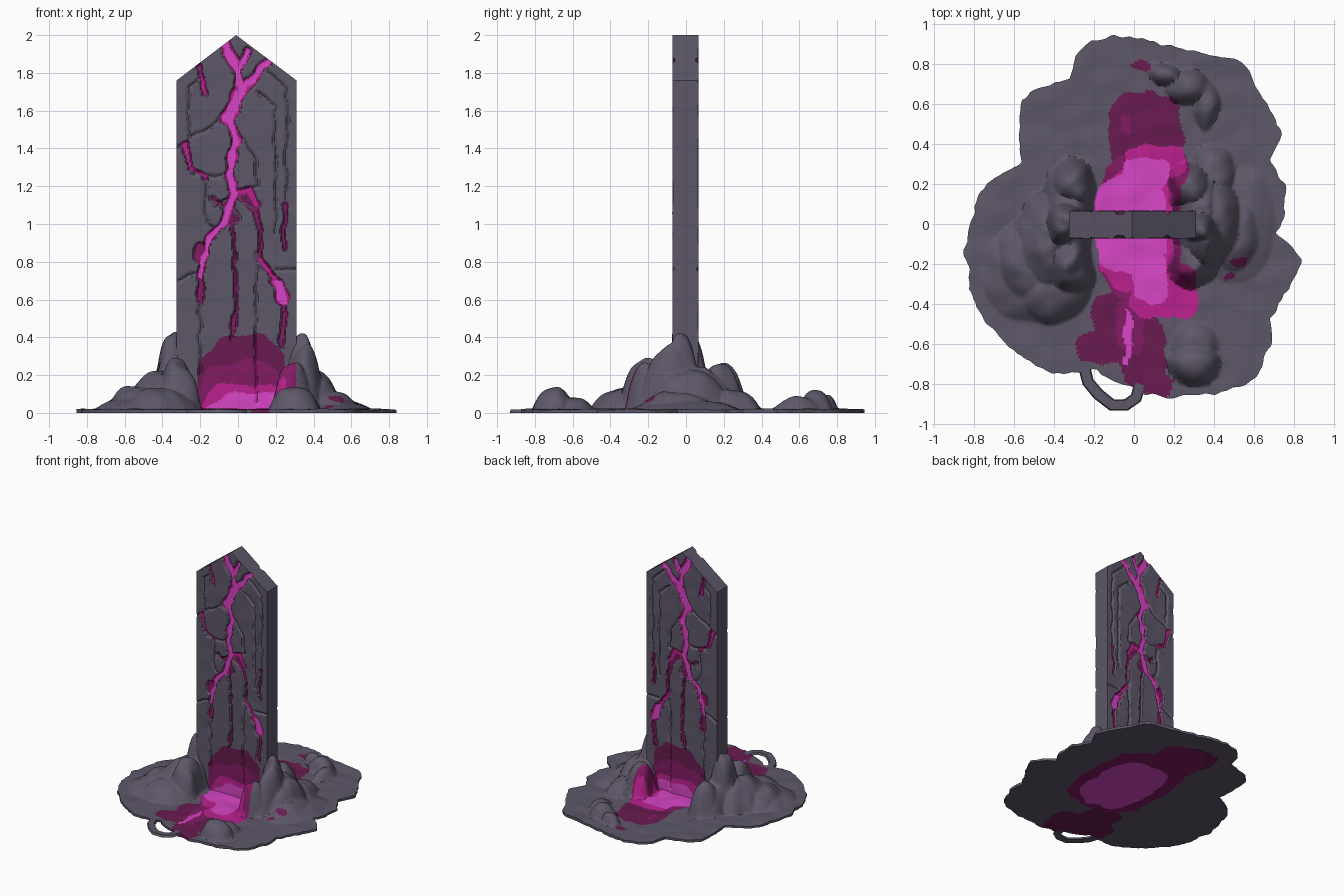
import bpy, bmesh, math
from mathutils import Vector, noise

if "Cube" in bpy.data.objects:
    bpy.data.objects.remove(bpy.data.objects["Cube"])


def make_material(name, color):
    mat = bpy.data.materials.new(name)
    mat.use_nodes = True
    mat.diffuse_color = (*color, 1)
    shader = mat.node_tree.nodes["Principled BSDF"]
    shader.inputs["Base Color"].default_value = (*color, 1)
    shader.inputs["Roughness"].default_value = 0.9
    return mat


STONE, PLUM, DEEP, MAGENTA, PINK = range(5)
MATERIALS = [
    make_material("stone grey", (0.112, 0.096, 0.14)),
    make_material("dark plum", (0.14, 0.011, 0.08)),
    make_material("deep magenta", (0.22, 0.011, 0.125)),
    make_material("magenta", (0.50, 0.015, 0.27)),
    make_material("glowing pink", (0.68, 0.06, 0.56)),
]


def ripple(x, y, z, scale):
    return noise.noise(Vector((x, y, z)) * scale)


def finish(bm, name, angle):
    bmesh.ops.remove_doubles(bm, verts=bm.verts[:], dist=0.00001)
    bmesh.ops.recalc_face_normals(bm, faces=bm.faces[:])
    mesh = bpy.data.meshes.new(name)
    bm.to_mesh(mesh)
    bm.free()
    for mat in MATERIALS:
        mesh.materials.append(mat)
    obj = bpy.data.objects.new(name, mesh)
    bpy.context.collection.objects.link(obj)
    bpy.ops.object.select_all(action="DESELECT")
    obj.select_set(True)
    bpy.context.view_layer.objects.active = obj
    bpy.ops.object.shade_smooth_by_angle(angle=math.radians(angle))


def skin(bm, grid, color_of):
    """Quads over a grid of vertices, coloured by face centre."""
    for a, b in zip(grid, grid[1:]):
        for i in range(len(a) - 1):
            face = bm.faces.new([a[i], a[i + 1], b[i + 1], b[i]])
            face.material_index = color_of(face.calc_center_median())


# ---- Slab: glowing cracks as (half width, brightest colour, path in x and z)
CRACKS = [
    (0.024, PINK, [(-.07, 1.95), (0, 1.79), (.01, 1.7)]),
    (0.036, PINK, [(0, 1.68), (-.05, 1.57)]),
    (0.022, PINK, [(-.04, 1.55), (-.015, 1.45), (-.05, 1.26), (-.02, 1.16)]),
    (0.017, PINK, [(.05, 1.92), (0, 1.8)]),
    (0.021, PINK, [(.16, 1.86), (.05, 1.74), (-.04, 1.62)]),
    (0.020, PINK, [(-.02, 1.16), (-.08, 1), (-.15, .92)]),
    (0.015, PINK, [(-.15, .92), (-.18, .82), (-.2, .72)]),
    (0.026, DEEP, [(-.2, .87), (-.21, .82)]),
    (0.016, DEEP, [(-.2, .72), (-.2, .59)]),
    (0.030, PLUM, [(-.06, 1.09), (-.03, 1.02)]),
    (0.030, PLUM, [(.03, 1.14), (.08, 1.1)]),
    (0.015, PLUM, [(-.13, 1.13), (-.11, 1.1)]),
    (0.015, MAGENTA, [(-.02, 1.16), (.06, 1.18), (.09, 1.1)]),
    (0.012, DEEP, [(.09, 1.1), (.11, .95), (.12, .8)]),
    (0.015, MAGENTA, [(.12, .8), (.2, .71)]),
    (0.030, PINK, [(.21, .68), (.24, .6)]),
    (0.012, DEEP, [(.24, .58), (.23, .36)]),
    (0.013, MAGENTA, [(-.21, 1.83), (-.17, 1.69)]),
    (0.016, MAGENTA, [(-.28, 1.42), (-.25, 1.29), (-.18, 1.24)]),
    (0.008, DEEP, [(-.03, 1), (-.01, .6), (-.02, .5)]),
    (0.012, DEEP, [(-.02, .5), (-.03, .4)]),
    (0.011, DEEP, [(.25, 1.1), (.24, .87)]),
]
# Plain carved seams
SEAMS = [
    [(-.32, 1.4), (-.24, 1.47), (-.12, 1.53), (-.05, 1.6)],
    [(-.23, 1.25), (-.05, 1.26)],
    [(-.18, 1.24), (-.165, 1), (-.1, .97)],
    [(0, 1.47), (.1, 1.34), (.1, 1.2), (.06, 1.18)],
    [(.1, .85), (.1, .05)],
    [(.2, .76), (.31, .76)],
    [(-.32, .7), (-.2, .75)],
    [(-.2, .6), (-.2, .2)],
    [(-.26, 1.45), (-.26, 1.72), (-.2, 1.78)],
    [(.13, 1.83), (.26, 1.71), (.26, 1.1)],
    [(.1, 1.7), (.2, 1.62), (.2, .95)],
]


def segments(path):
    for (ax, az), (bx, bz) in zip(path, path[1:]):
        dx, dz = bx - ax, bz - az
        yield ax, az, dx, dz, dx * dx + dz * dz


CRACK_SEGS = [(w, m, s) for w, m, path in CRACKS for s in segments(path)]
SEAM_SEGS = [s for path in SEAMS for s in segments(path)]


def distance(x, z, seg):
    ax, az, dx, dz, length2 = seg
    t = max(0, min(1, ((x - ax) * dx + (z - az) * dz) / length2))
    return math.hypot(x - ax - t * dx, z - az - t * dz)


def carve(x, z):
    """Depth and colour of the slab surface at a point."""
    wx = x + 0.014 * ripple(x, 1, z, 14)
    wz = z + 0.014 * ripple(x, 4, z, 14)
    depth = 0.003 * ripple(x, 7, z, 9) + 0.002
    color = STONE
    seam = min(distance(wx, wz, s) for s in SEAM_SEGS)
    depth += 0.012 * max(0, 1 - seam / 0.014)
    patch = 1 + 0.6 * ripple(x, 9, z, 12)
    dim = 0.35 * ripple(x, 12, z, 20)
    for width, brightest, seg in CRACK_SEGS:
        near = distance(wx, wz, seg) / (width * patch)
        if near < 1.4:
            depth = max(depth, 0.016 * min(1, (1.4 - near) * 2))
            if near < 1.2:
                tone = near + dim
                level = brightest if tone < 0.72 else brightest - 1 if tone < 1 else PLUM
                color = max(color, level)
    # Glow climbing from the foot
    glow = z + 0.05 * ripple(x, 2, z, 8) + 0.06 * (abs(x - 0.03) / 0.19) ** 4
    for top, level in ((0.1, PINK), (0.16, MAGENTA), (0.27, DEEP), (0.39, PLUM)):
        if glow < top and abs(x - 0.01) < 0.23:
            color = max(color, level)
            break
    return depth, color


LEFT, RIGHT, APEX, SHOULDER = -0.325, 0.31, -0.01, 1.76
COLS, ROWS = 98, 300


def slab_top(x):
    edge = LEFT if x < APEX else RIGHT
    return 2 - (2 - SHOULDER) * (x - APEX) / (edge - APEX)


def slab():
    bm = bmesh.new()
    front, back, colors = [], [], {}
    for j in range(ROWS + 1):
        rows = [], []
        for i in range(COLS + 1):
            x = LEFT + (RIGHT - LEFT) * i / COLS
            if abs(x - APEX) < 0.0033:
                x = APEX
            z = 0.01 + (slab_top(x) - 0.01) * j / ROWS
            depth, colors[i, j] = carve(x, z)
            for row, side in zip(rows, (-1, 1)):
                row.append(bm.verts.new((x, side * (0.07 - depth) - 0.003, z)))
        front.append(rows[0])
        back.append(rows[1])
    for grid in (front, back):
        for j in range(ROWS):
            for i in range(COLS):
                face = bm.faces.new((grid[j][i], grid[j][i + 1],
                                     grid[j + 1][i + 1], grid[j + 1][i]))
                face.material_index = colors[i, j]
    # Narrow sides, roof and foot
    rims = [g[0] + [r[-1] for r in g[1:]] + g[-1][-2::-1] + [r[0] for r in g[-2::-1]]
            for g in (front, back)]
    skin(bm, rims, lambda c: STONE)
    finish(bm, "standing_slab", 35)


slab()

# ---- Ground: ragged outline, rock bumps and glowing spill
OUTLINE = [
    (.84, -.18), (.72, -.05), (.76, .2), (.67, .32), (.74, .44), (.64, .62), (.53, .81),
    (.36, .84), (.13, .9), (-.17, .94), (-.29, .86), (-.32, .73), (-.56, .61), (-.56, .3),
    (-.74, .2), (-.84, -.12), (-.79, -.41), (-.62, -.62), (-.37, -.75), (-.2, -.73),
    (0, -.82), (.13, -.86), (.33, -.86), (.6, -.78), (.69, -.6), (.68, -.48), (.75, -.35),
]
# Rock bumps: centre x, y, radius x, y, height
BUMPS = [
    (-.35, 0, .1, .13, .41), (-.32, -.2, .13, .17, .26), (-.3, .19, .12, .14, .24),
    (-.33, 0, .14, .33, .22), (-.42, -.1, .19, .27, .2), (-.52, -.2, .18, .22, .12),
    (-.42, -.33, .2, .17, .11), (-.5, -.25, .27, .25, .07), (.33, -.03, .1, .12, .4),
    (.35, -.08, .11, .18, .33), (.28, -.2, .12, .13, .25), (.28, .18, .12, .13, .24),
    (.33, 0, .14, .31, .23), (.41, .02, .14, .24, .2), (.5, -.04, .15, .22, .09),
    (.4, .25, .12, .15, .1), (.5, 0, .21, .3, .05), (.3, -.7, .13, .11, .12),
    (.3, -.6, .12, .12, .06), (.27, .69, .11, .09, .1), (.15, .75, .08, .06, .08),
    (.36, .59, .07, .13, .07),
]
# Glow patches: colour, centre x, y, radius x, y
PATCHES = [
    (PINK, -.02, 0, .18, .25), (PINK, .08, -.27, .09, .13), (PINK, .06, .24, .12, .09),
    (PINK, -.03, -.58, .02, .14),
    (MAGENTA, .01, -.03, .19, .3), (MAGENTA, .12, -.36, .14, .11), (MAGENTA, .24, -.4, .08, .07),
    (MAGENTA, .11, .31, .15, .09),
    (DEEP, .03, -.02, .21, .36), (DEEP, .24, -.3, .07, .1), (DEEP, .22, .27, .06, .08),
    (DEEP, -.02, -.52, .07, .14), (DEEP, -.04, .5, .03, .05),
    (PLUM, .06, .45, .18, .21), (PLUM, -.07, -.48, .14, .15), (PLUM, -.15, -.62, .14, .08),
    (PLUM, .05, -.66, .11, .2), (PLUM, .12, -.81, .07, .05), (PLUM, .52, -.19, .04, .02),
    (PLUM, .03, .79, .05, .02), (PLUM, .48, -.27, .03, .02),
]
# Wider glow on the underside
UNDER_PATCHES = [
    (PINK, .1, -.01, .24, .35), (DEEP, .1, .04, .33, .45), (DEEP, .02, .5, .2, .22),
    (PLUM, -.07, .62, .15, .15), (PLUM, -.07, -.48, .14, .15), (PLUM, -.1, -.64, .19, .13),
    (PLUM, .08, -.7, .12, .16),
]
POLAR = sorted((math.atan2(y, x), math.hypot(x, y)) for x, y in OUTLINE)
POLAR = [(POLAR[-1][0] - math.tau, POLAR[-1][1])] + POLAR + [(POLAR[0][0] + math.tau, POLAR[0][1])]


def rim_radius(angle):
    for (a, ra), (b, rb) in zip(POLAR, POLAR[1:]):
        if a <= angle <= b:
            r = ra + (rb - ra) * (angle - a) / (b - a)
            break
    c, s = math.cos(angle), math.sin(angle)
    return r + 0.02 * ripple(c, s, 3, 9) + 0.012 * ripple(c, s, 5, 22)


def ground_height(x, y):
    wx = x + 0.025 * ripple(x, y, 2, 7)
    wy = y + 0.025 * ripple(x, y, 5, 7)
    h = 0
    for cx, cy, rx, ry, top in BUMPS:
        d2 = ((wx - cx) / rx) ** 2 + ((wy - cy) / ry) ** 2
        h = max(h, top * (1 - d2 ** 1.3))
    if abs(y) < 0.5:    # clear channel through the middle
        wall = max(0, min(1, (abs(wx + 0.01) - 0.17) / 0.06))
        h *= wall * wall * (3 - 2 * wall)
    h *= 1 + 0.12 * ripple(x, y, 8, 12)
    return 0.019 + h + 0.007 * ripple(x, y, 1, 9)


def glow_color(patches):
    def color_at(c):
        wx = c.x + 0.025 * ripple(c.x, c.y, 0, 11)
        wy = c.y + 0.03 * ripple(c.x, c.y, 6, 11)
        for color, cx, cy, rx, ry in patches:
            if abs((wx - cx) / rx) ** 3 + abs((wy - cy) / ry) ** 3 < 1:
                return color
        return STONE
    return color_at


def ground():
    bm = bmesh.new()
    spokes, rings = 300, 105
    top, bottom = [], []
    for j in range(rings + 1):
        upper, lower = [], []
        for i in range(spokes + 1):
            angle = -math.pi + math.tau * (i % spokes) / spokes
            r = rim_radius(angle) * j / rings
            x, y = r * math.cos(angle), r * math.sin(angle)
            upper.append(bm.verts.new((x, y, ground_height(x, y))))
            lower.append(bm.verts.new((x, y, 0)))
        top.append(upper)
        bottom.append(lower)
    skin(bm, top, glow_color(PATCHES))
    skin(bm, bottom, glow_color(UNDER_PATCHES))
    skin(bm, [top[-1], bottom[-1]], glow_color(PATCHES))
    finish(bm, "rocky_ground", 50)


ground()


# ---- Thin stone loop at the front edge
def loop_arm():
    path = [(-.25, -.71), (-.23, -.79), (-.18, -.85), (-.11, -.905), (-.04, -.905), (.01, -.87), (.03, -.8)]
    bm = bmesh.new()
    rings = []
    for i, (x, y) in enumerate(path):
        ax, ay = path[max(0, i - 1)]
        bx, by = path[min(len(path) - 1, i + 1)]
        side = Vector((ay - by, bx - ax, 0)).normalized() * 0.03
        rings.append([bm.verts.new(Vector((x, y, z)) + side * s)
                      for s, z in ((-1, 0), (1, 0), (.8, .018), (-.8, .018))])
        rings[-1].append(rings[-1][0])
    skin(bm, rings, lambda c: STONE)
    for ring in (rings[0], rings[-1]):
        bm.faces.new(ring[:4])
    finish(bm, "edge_loop", 40)


loop_arm()
